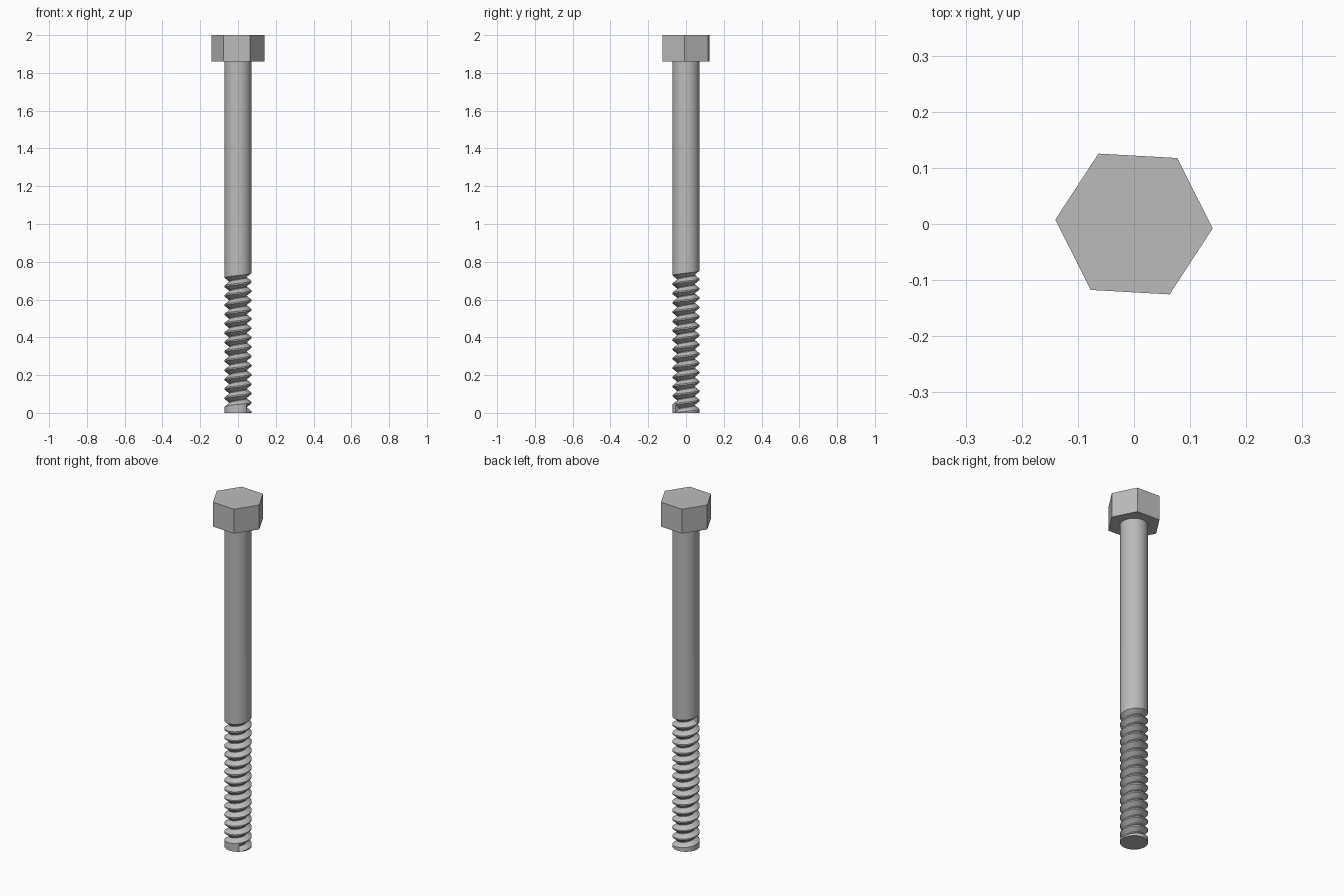
import bpy, bmesh
from math import sin, cos, radians, tau

cube = bpy.data.objects.get("Cube")
if cube:
    bpy.data.objects.remove(cube)

steel = bpy.data.materials.new("grey steel")
steel.use_nodes = True
colour = (0.5, 0.5, 0.5, 1)
steel.diffuse_color = colour
steel.node_tree.nodes["Principled BSDF"].inputs["Base Color"].default_value = colour

HEAD_Z, TOP = 1.86, 2.0
RADIUS, ROOT = 0.071, 0.047
SIDES = 48
START = radians(-50)          # angle where the groove starts
END_STEP = 31                 # steps of the last, partial turn
TURNS = 14
PITCH, GROOVE = 0.0493, 0.042


def finish(bm, name, smooth):
    bmesh.ops.remove_doubles(bm, verts=bm.verts, dist=1e-5)
    bmesh.ops.recalc_face_normals(bm, faces=bm.faces)
    mesh = bpy.data.meshes.new(name)
    bm.to_mesh(mesh)
    bm.free()
    mesh.materials.append(steel)
    obj = bpy.data.objects.new(name, mesh)
    bpy.context.collection.objects.link(obj)
    if smooth:
        bpy.ops.object.select_all(action="DESELECT")
        obj.select_set(True)
        bpy.context.view_layer.objects.active = obj
        bpy.ops.object.shade_smooth_by_angle(angle=radians(25))
    return obj


# Hexagonal head
bm = bmesh.new()
ring = [bm.verts.new((0.1405 * cos(radians(60 * i - 3.2)),
                      0.1405 * sin(radians(60 * i - 3.2)), HEAD_Z)) for i in range(6)]
base = bm.faces.new(ring)
top = bmesh.ops.extrude_face_region(bm, geom=[base], use_keep_orig=True)["geom"]
bmesh.ops.translate(bm, vec=(0, 0, TOP - HEAD_Z),
                    verts=[g for g in top if isinstance(g, bmesh.types.BMVert)])
finish(bm, "head", False)

# Shank with a helical V groove, made of vertical strips around the axis
bm = bmesh.new()


def point(step, radius, z):
    a = START + tau * step / SIDES
    return bm.verts.new((radius * cos(a), radius * sin(a), z))


def column(step, grooves):
    pts = [(RADIUS, 0)]
    for k in range(grooves):
        z = PITCH * (k + step / SIDES) + 0.001
        pts += [(RADIUS, z), (ROOT, z + GROOVE * 0.46),
                (ROOT, z + GROOVE * 0.54), (RADIUS, z + GROOVE)]
    pts.append((RADIUS, HEAD_Z))
    return [point(step, r, z) for r, z in pts]


for s in range(SIDES):
    count = TURNS + (s < END_STEP)
    left, right = column(s, count), column(s + 1, count)
    for i in range(len(left) - 1):
        bm.faces.new((left[i], right[i], right[i + 1], left[i + 1]))
    # Flat walls where the groove begins and runs out
    if s == 0:
        bm.faces.new(left[1:5])
    if s == END_STEP - 1:
        bm.faces.new(right[-5:-1])

# Flat tip
bm.faces.new([point(s, RADIUS, 0) for s in range(SIDES)])
finish(bm, "threaded_shank", True)
